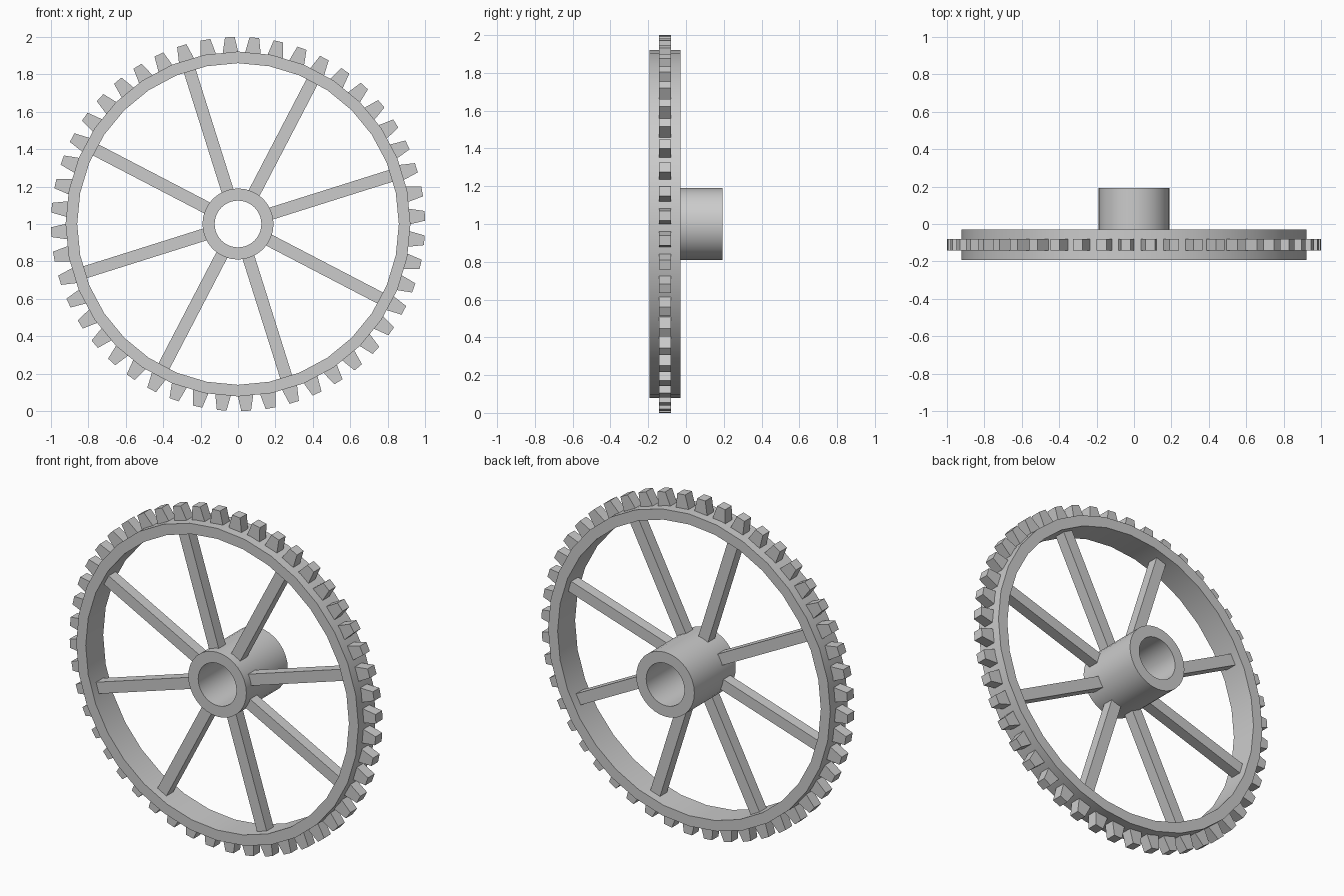
import bpy, math
from mathutils import Matrix, Vector

if "Cube" in bpy.data.objects:
    bpy.data.objects.remove(bpy.data.objects["Cube"])

AXIS_Z = 1.0      # height of the wheel axis
OFFSET = 17.5     # rotation of spokes and teeth, degrees


def add_object(name, verts, faces, smooth=False):
    mesh = bpy.data.meshes.new(name)
    mesh.from_pydata(verts, [], faces)
    mesh.update()
    ob = bpy.data.objects.new(name, mesh)
    bpy.context.collection.objects.link(ob)
    ob.location.z = AXIS_Z
    if smooth:
        bpy.ops.object.select_all(action='DESELECT')
        ob.select_set(True)
        bpy.context.view_layer.objects.active = ob
        bpy.ops.object.shade_smooth_by_angle(angle=math.radians(30))
    return ob


def ring(name, r_in, r_out, y0, y1, sides):
    """Tube around the y axis with a rectangular section."""
    section = [(r_out, y0), (r_out, y1), (r_in, y1), (r_in, y0)]
    verts, faces = [], []
    for i in range(sides):
        a = math.tau * i / sides
        verts += [(r * math.cos(a), y, r * math.sin(a)) for r, y in section]
        n = (i + 1) % sides
        for k in range(4):
            m = (k + 1) % 4
            faces.append((i * 4 + k, i * 4 + m, n * 4 + m, n * 4 + k))
    return add_object(name, verts, faces, smooth=True)


def radial_blocks(name, count, r0, r1, w0, w1, y0, y1):
    """Tapered blocks pointing outwards, repeated around the y axis."""
    base = [Vector((r, y, s * w / 2)) for y in (y0, y1)
            for r, w, s in ((r0, w0, -1), (r1, w1, -1), (r1, w1, 1), (r0, w0, 1))]
    quads = [(0, 1, 2, 3), (7, 6, 5, 4), (0, 4, 5, 1),
             (1, 5, 6, 2), (2, 6, 7, 3), (3, 7, 4, 0)]
    verts, faces = [], []
    for i in range(count):
        rot = Matrix.Rotation(-math.radians(OFFSET + 360 * i / count), 3, 'Y')
        faces += [tuple(v + i * 8 for v in q) for q in quads]
        verts += [rot @ v for v in base]
    return add_object(name, verts, faces)


# Rim and hub
ring("rim", 0.86, 0.922, -0.193, -0.03, 32)
ring("hub", 0.125, 0.19, -0.193, 0.193, 32)

# Spokes and gear teeth
radial_blocks("spokes", 8, 0.18, 0.87, 0.066, 0.066, -0.145, -0.08)
radial_blocks("teeth", 48, 0.905, 1.0, 0.088, 0.052, -0.142, -0.08)
